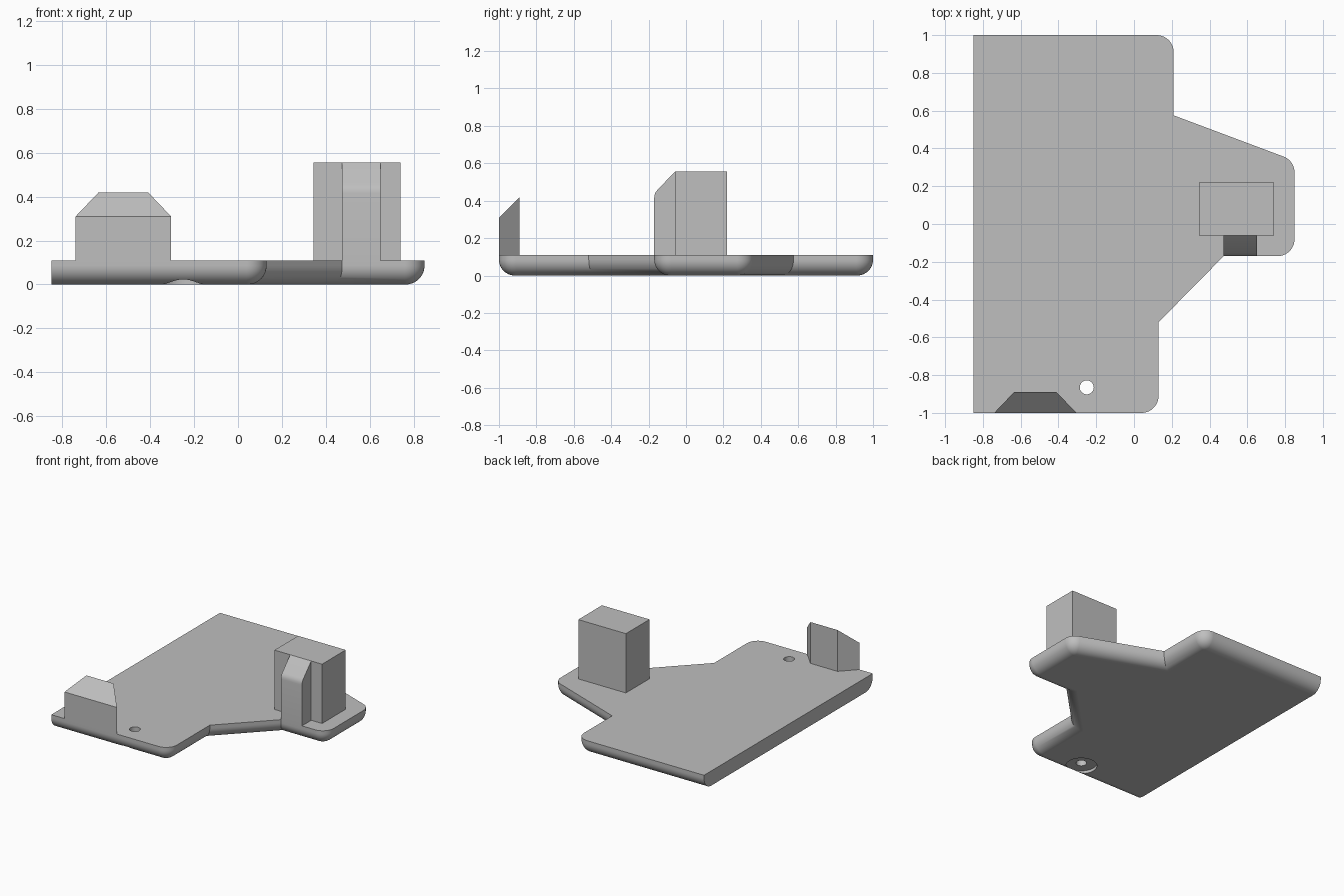
import bpy
import bmesh
import math
from mathutils import Vector

cube = bpy.data.objects.get("Cube")
if cube:
    bpy.data.objects.remove(cube, do_unlink=True)

grey = bpy.data.materials.new("plain_grey")
grey.use_nodes = True
grey.diffuse_color = (0.52, 0.52, 0.52, 1)
grey.node_tree.nodes["Principled BSDF"].inputs["Base Color"].default_value = grey.diffuse_color

THICK = 0.11      # plate thickness
FILLET = 0.085    # rounding of the lower edge
CORNER = 0.09     # plan radius of the outer corners


def loft(name, rings):
    """Closed solid through a list of equally long point rings."""
    bm = bmesh.new()
    loops = [[bm.verts.new(p) for p in ring] for ring in rings]
    bm.faces.new(loops[0])
    bm.faces.new(loops[-1])
    n = len(loops[0])
    for a, b in zip(loops, loops[1:]):
        for i in range(n):
            j = (i + 1) % n
            bm.faces.new((a[i], a[j], b[j], b[i]))
    bmesh.ops.recalc_face_normals(bm, faces=bm.faces)
    mesh = bpy.data.meshes.new(name)
    bm.to_mesh(mesh)
    bm.free()
    mesh.materials.append(grey)
    obj = bpy.data.objects.new(name, mesh)
    bpy.context.collection.objects.link(obj)
    return obj


def activate(obj):
    bpy.ops.object.select_all(action="DESELECT")
    obj.select_set(True)
    bpy.context.view_layer.objects.active = obj


# Plate outline, counter-clockwise: x, y, rounded corner or not
outline = [(-0.85, -1, 0), (0.13, -1, 1), (0.13, -0.52, 0), (0.475, -0.17, 0),
           (0.85, -0.17, 1), (0.85, 0.335, 1), (0.21, 0.575, 0), (0.21, 1, 1),
           (-0.85, 1, 0)]


def plate_ring(inset, z):
    """Outline moved inward on every edge but the straight left one."""
    pts = [Vector(p[:2]) for p in outline]
    n = len(pts)
    dirs = [(pts[(i + 1) % n] - pts[i]).normalized() for i in range(n)]
    ring = []
    for i, p in enumerate(pts):
        d0, d1 = dirs[i - 1], dirs[i]
        in0, in1 = Vector((-d0.y, d0.x)), Vector((-d1.y, d1.x))
        k0 = 0 if i == 0 else inset
        k1 = 0 if i == n - 1 else inset
        a, b = p + in0 * k0, p + in1 * k1
        cross = d0.x * d1.y - d0.y * d1.x
        gap = b - a
        corner = a + d0 * ((gap.x * d1.y - gap.y * d1.x) / cross)
        if not outline[i][2]:
            ring.append((*corner, z))
            continue
        r = CORNER - inset
        turn = d0.angle(d1)
        centre = corner - d0 * r * math.tan(turn / 2) + in0 * r
        start = math.atan2(-in0.y, -in0.x)
        for s in range(11):
            t = start + turn * s / 10
            ring.append((centre.x + r * math.cos(t), centre.y + r * math.sin(t), z))
    return ring


# Base plate with rounded underside edge
rings = [plate_ring(0, THICK)]
for s in range(11):
    t = math.pi / 2 * s / 10
    rings.append(plate_ring(FILLET * (1 - math.cos(t)), FILLET * (1 - math.sin(t))))
plate = loft("base_plate", rings)


# Screw hole with a shallow recess below
def circle(r, z, n=48):
    return [(-0.25 + r * math.cos(math.tau * i / n),
             -0.865 + r * math.sin(math.tau * i / n), z) for i in range(n)]


cutter = loft("hole_cutter", [circle(0.108, -0.1), circle(0.108, 0.022),
                              circle(0.037, 0.022), circle(0.037, 0.3)])
cutter.hide_render = True
cut = plate.modifiers.new("screw_hole", "BOOLEAN")
cut.operation = "DIFFERENCE"
cut.solver = "EXACT"
cut.object = cutter
activate(plate)
bpy.ops.object.modifier_apply(modifier=cut.name)
bpy.data.objects.remove(cutter, do_unlink=True)
bpy.ops.object.shade_smooth_by_angle(angle=math.radians(30))
normals = plate.modifiers.new("even_normals", "WEIGHTED_NORMAL")
normals.keep_sharp = True

# Front stop: tapered plan with a sloping top
plan = [(-0.74, -1, 0.31), (-0.305, -1, 0.31), (-0.41, -0.89, 0.42), (-0.635, -0.89, 0.42)]
loft("front_stop", [[(x, y, THICK) for x, y, _ in plan], plan])

# Tall block
foot = [(0.345, -0.06), (0.74, -0.06), (0.74, 0.22), (0.345, 0.22)]
loft("tall_block", [[(x, y, z) for x, y in foot] for z in (THICK, 0.555)])

# Rib on the block's front, with a bevelled and softened shoulder
side = [(-0.06, THICK), (-0.17, THICK), (-0.17, 0.415), (-0.168, 0.43),
        (-0.163, 0.444), (-0.154, 0.456), (-0.06, 0.555)]
rib = loft("front_rib", [[(x, y, z) for y, z in side] for x in (0.475, 0.65)])
activate(rib)
bpy.ops.object.shade_smooth_by_angle(angle=math.radians(30))
